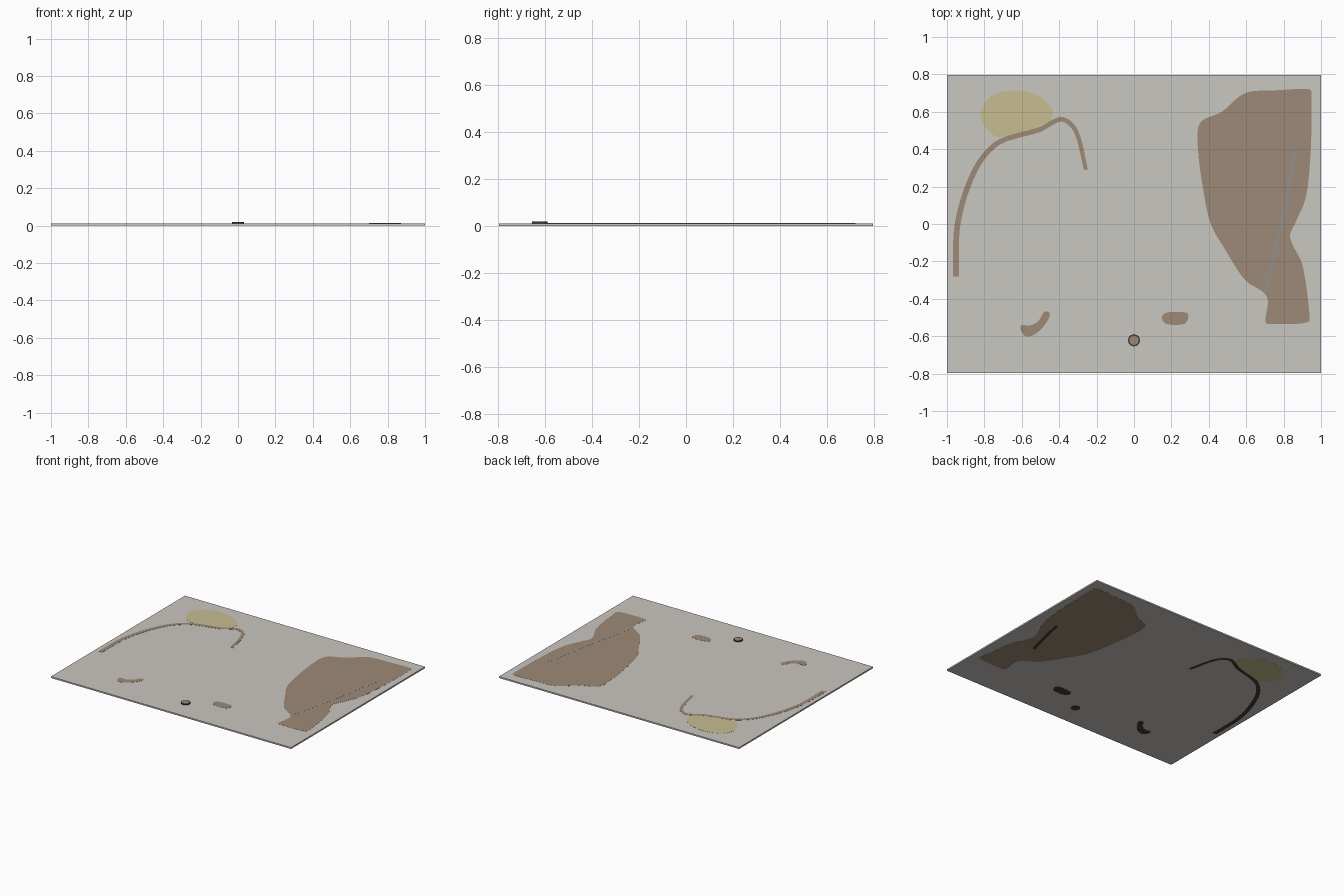
import bpy, bmesh, math
from mathutils import Vector
from mathutils.geometry import interpolate_bezier

if "Cube" in bpy.data.objects:
    bpy.data.objects.remove(bpy.data.objects["Cube"])


def material(name, rgb):
    m = bpy.data.materials.new(name)
    m.diffuse_color = (*rgb, 1)
    m.use_nodes = True
    m.node_tree.nodes["Principled BSDF"].inputs["Base Color"].default_value = m.diffuse_color
    return m


STONE = material("pale stone", (0.59, 0.57, 0.535))
BROWN = material("earth brown", (0.34, 0.255, 0.185))
SAND = material("sand yellow", (0.57, 0.51, 0.29))
GREY = material("mid grey", (0.29, 0.28, 0.26))
DARK = material("dark brown", (0.06, 0.045, 0.035))

BASE, TOP = 0.001, 0.012     # plate underside and surface


def smooth(points, closed, steps=6):
    """Sample a gentle curve through the control points."""
    pts = [Vector((x, y, 0)) for x, y in points]
    n = len(pts)

    def at(i):
        return pts[i % n] if closed else pts[max(0, min(n - 1, i))]

    out = []
    for i in range(n if closed else n - 1):
        a, b = at(i), at(i + 1)
        length = (b - a).length

        def tangent(p, q):
            t = q - p
            return t.normalized() * length * 0.3
        h1 = a + tangent(at(i - 1), b)
        h2 = b - tangent(a, at(i + 2))
        out += interpolate_bezier(a, h1, h2, b, steps + 1)[:-1]
    return out if closed else out + [pts[-1]]


def ribbon(points, start, end):
    """Outline of a stroke whose half width runs from start to end."""
    path = smooth(points, False)
    left, right = [], []
    for i, p in enumerate(path):
        d = (path[min(i + 1, len(path) - 1)] - path[max(i - 1, 0)]).normalized()
        side = Vector((-d.y, d.x, 0)) * (start + (end - start) * i / (len(path) - 1))
        left.append(p + side)
        right.append(p - side)
    return left + right[::-1]


def slab(name, outline, z0, z1, top, under=None):
    """Flat shape between two heights, with its own underside colour."""
    bm = bmesh.new()
    face = bm.faces.new([bm.verts.new((p.x, p.y, z0)) for p in outline])
    up = bmesh.ops.extrude_face_region(bm, geom=[face])["geom"]
    bmesh.ops.translate(bm, vec=(0, 0, z1 - z0),
                        verts=[v for v in up if isinstance(v, bmesh.types.BMVert)])
    bmesh.ops.recalc_face_normals(bm, faces=bm.faces)
    bm.normal_update()
    for f in bm.faces:
        f.material_index = 1 if f.normal.z < -0.5 else 0
    mesh = bpy.data.meshes.new(name)
    bm.to_mesh(mesh)
    bm.free()
    mesh.materials.append(top)
    mesh.materials.append(under or top)
    ob = bpy.data.objects.new(name, mesh)
    bpy.context.collection.objects.link(ob)
    return ob


# Base board
slab("base_board", [Vector((x, y, 0)) for x, y in
     ((-1, -0.797), (1, -0.797), (1, 0.797), (-1, 0.797))], BASE, TOP, STONE)

# Large brown area
slab("large_brown_area", smooth([
    (.353, .54), (.47, .60), (.594, .70), (.76, .715), (.93, .722), (.948, .71),
    (.945, .40), (.92, .147), (.865, .01), (.834, -.07), (.90, -.217),
    (.938, -.48), (.93, -.525), (.72, -.535), (.702, -.525), (.71, -.388),
    (.594, -.30), (.487, -.136), (.41, 0), (.37, .184), (.342, .40)], True),
    0.0004, TOP + 0.0008, BROWN)

# Yellow oval area
slab("yellow_oval_area", smooth([
    (-.82, .59), (-.77, .68), (-.65, .715), (-.52, .69), (-.44, .62),
    (-.44, .56), (-.50, .515), (-.72, .465), (-.79, .51)], True),
    0.0004, TOP + 0.0006, SAND)

# Long curved strip
slab("curved_strip", ribbon([
    (-.952, -.28), (-.947, -.03), (-.904, .158), (-.824, .334), (-.717, .44),
    (-.503, .505), (-.385, .56), (-.31, .495), (-.257, .29)], .016, .011),
    0, TOP + 0.001, BROWN, DARK)

# Small patches
slab("hooked_patch", smooth([
    (-.605, -.545), (-.583, -.598), (-.53, -.59), (-.47, -.53), (-.45, -.48),
    (-.476, -.468), (-.513, -.52), (-.556, -.543)], True),
    0, TOP + 0.001, BROWN, DARK)
slab("oblong_patch", smooth([
    (.148, -.505), (.17, -.475), (.283, -.475), (.289, -.505),
    (.267, -.535), (.176, -.535)], True), 0, TOP + 0.001, BROWN, DARK)

# Narrow stripe through the large area, dark where it shows underneath
slab("narrow_stripe", ribbon([(.71, -.335), (.80, .06), (.863, .41)], .009, .009),
     TOP, TOP + 0.0012, GREY)
slab("underside_stripe", ribbon([(.737, -.187), (.78, -.02), (.817, .155)], .012, .012),
     0, BASE, DARK)


# Raised round marker with dark rim
def circle(r, n=12):
    return [Vector((r * math.cos(2 * math.pi * i / n),
                    -.622 + r * math.sin(2 * math.pi * i / n), 0)) for i in range(n)]


slab("marker_rim", circle(.033), 0, 0.019, DARK)
slab("marker_cap", circle(.025), 0.019, 0.02, BROWN)
